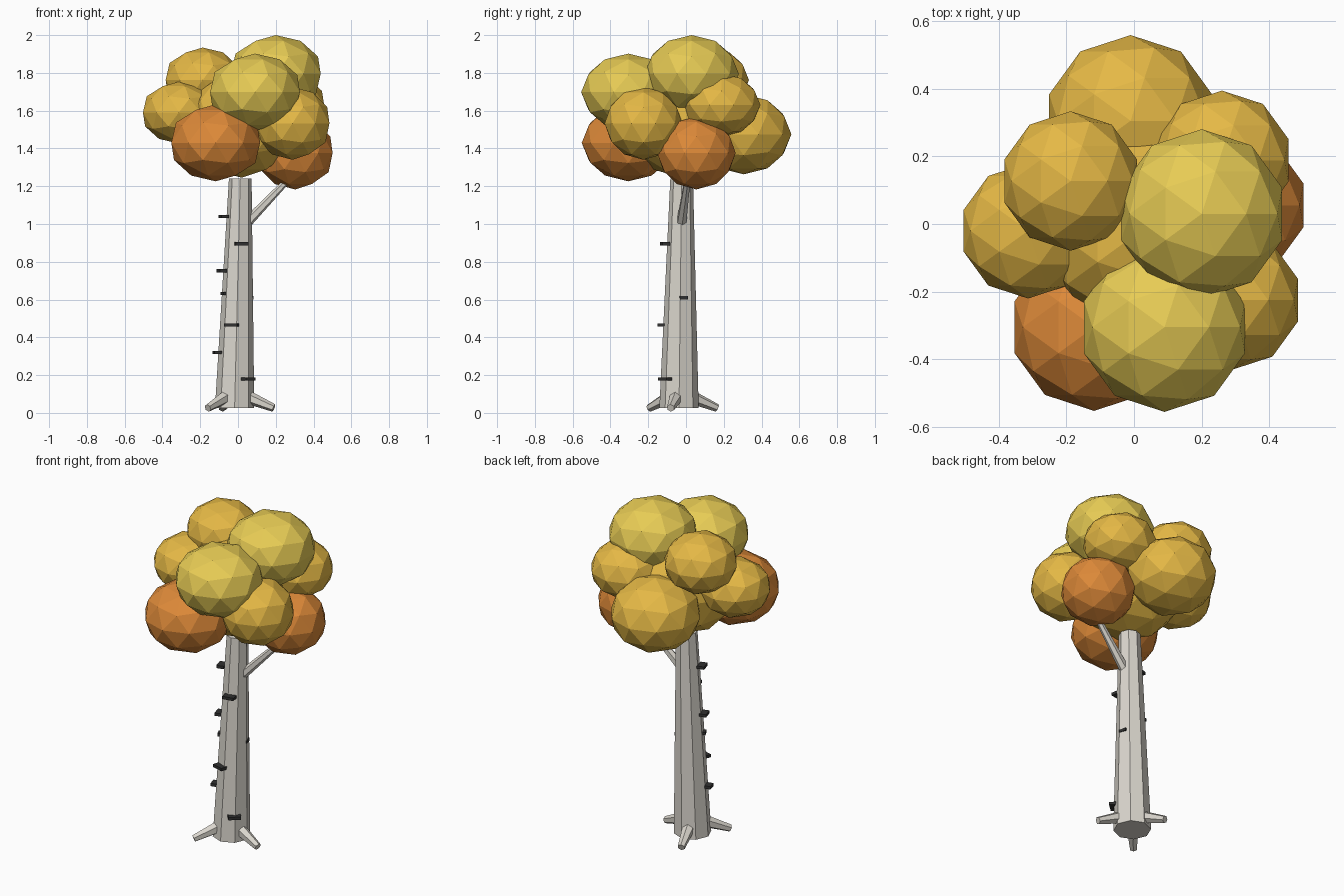
import bpy, bmesh
from math import radians, cos, sin
from mathutils import Vector, Matrix

if "Cube" in bpy.data.objects:
    bpy.data.objects.remove(bpy.data.objects["Cube"])


def material(name, rgb):
    m = bpy.data.materials.new(name)
    m.diffuse_color = (*rgb, 1)
    m.use_nodes = True
    m.node_tree.nodes["Principled BSDF"].inputs["Base Color"].default_value = m.diffuse_color
    return m


ORANGE = material("orange_leaves", (0.72, 0.25, 0.04))
GOLD = material("gold_leaves", (0.78, 0.48, 0.06))
YELLOW = material("yellow_leaves", (0.80, 0.60, 0.09))
BARK = material("pale_bark", (0.70, 0.67, 0.61))
DARK = material("dark_bark", (0.03, 0.03, 0.03))


def finish(bm, name, mat):
    me = bpy.data.meshes.new(name)
    bm.to_mesh(me)
    bm.free()
    me.materials.append(mat)
    ob = bpy.data.objects.new(name, me)
    bpy.context.collection.objects.link(ob)
    return ob


def tapered(name, a, b, ra, rb, sides, level=False):
    """Tapered prism from a to b; level keeps both end caps horizontal."""
    a, b = Vector(a), Vector(b)
    d = b - a
    bm = bmesh.new()
    length = d.z if level else d.length
    bmesh.ops.create_cone(bm, cap_ends=True, segments=sides, radius1=ra, radius2=rb, depth=length)
    if level:
        for v in bm.verts:
            v.co += a.lerp(b, 0 if v.co.z < 0 else 1) * Vector((1, 1, 0)).x \
                - Vector((0, 0, v.co.z))
    else:
        rot = d.to_track_quat('Z', 'Y').to_matrix().to_4x4()
        bm.transform(Matrix.Translation((a + b) / 2) @ rot)
    return finish(bm, name, BARK)


# Trunk: leaning eight-sided taper
BASE, TOP = Vector((-0.018, -0.037, 0.025)), Vector((0.012, -0.023, 1.24))
R_BASE, R_TOP = 0.104, 0.06
tapered("trunk", BASE, TOP, R_BASE, R_TOP, 8, level=True)

# Side branch
tapered("branch", (0.04, -0.025, 1.00), (0.28, 0.01, 1.25), 0.028, 0.016, 6)

# Three roots, evenly spread
for i in range(3):
    t = radians(-12 + 120 * i)
    out = Vector((cos(t), sin(t), 0))
    start = BASE + out * 0.05
    end = BASE + out * 0.212
    start.z, end.z = 0.092, 0.026
    tapered(f"root_{i + 1}", start, end, 0.038, 0.021, 6)

# Dark bark marks: height, angle around trunk, width, radial shift
MARKS = [(1.04, 195, 0.06, 0.018), (0.895, -80, 0.068, 0.012), (0.752, 196, 0.06, 0.010),
         (0.632, 205, 0.04, -0.012), (0.465, -107, 0.072, 0.005), (0.32, 194, 0.05, 0.008),
         (0.18, -48, 0.07, 0.002), (0.61, 14, 0.045, -0.022)]
for i, (z, ang, width, shift) in enumerate(MARKS):
    f = (z - BASE.z) / (TOP.z - BASE.z)
    centre = BASE.lerp(TOP, f)
    t = radians(ang)
    r = R_BASE + (R_TOP - R_BASE) * f + shift
    bm = bmesh.new()
    bmesh.ops.create_cube(bm, size=1)
    bm.transform(Matrix.Translation(centre + Vector((cos(t), sin(t), 0)) * r)
                 @ Matrix.Rotation(t, 4, 'Z') @ Matrix.Diagonal((0.042, width, 0.017, 1)))
    finish(bm, f"bark_mark_{i + 1}", DARK)

# Leaf clumps: position, horizontal radius, vertical radius, colour
CLUMPS = [
    ((0.02, -0.02, 1.53), 0.30, 0.285, GOLD),
    ((0.20, 0.03, 1.795), 0.25, 0.205, YELLOW),
    ((0.09, -0.305, 1.698), 0.25, 0.204, YELLOW),
    ((-0.01, 0.305, 1.475), 0.253, 0.212, GOLD),
    ((-0.187, 0.127, 1.762), 0.206, 0.172, GOLD),
    ((-0.313, -0.02, 1.59), 0.20, 0.164, GOLD),
    ((-0.118, -0.305, 1.43), 0.247, 0.204, ORANGE),
    ((0.303, 0.055, 1.376), 0.208, 0.193, ORANGE),
    ((0.288, -0.225, 1.533), 0.206, 0.193, GOLD),
    ((0.26, 0.188, 1.63), 0.206, 0.167, GOLD),
]
for i, (pos, r, rz, mat) in enumerate(CLUMPS):
    bm = bmesh.new()
    bmesh.ops.create_icosphere(bm, subdivisions=2, radius=1)
    bm.transform(Matrix.Translation(pos) @ Matrix.Diagonal((r, r, rz, 1)))
    finish(bm, f"leaf_clump_{i + 1}", mat)
